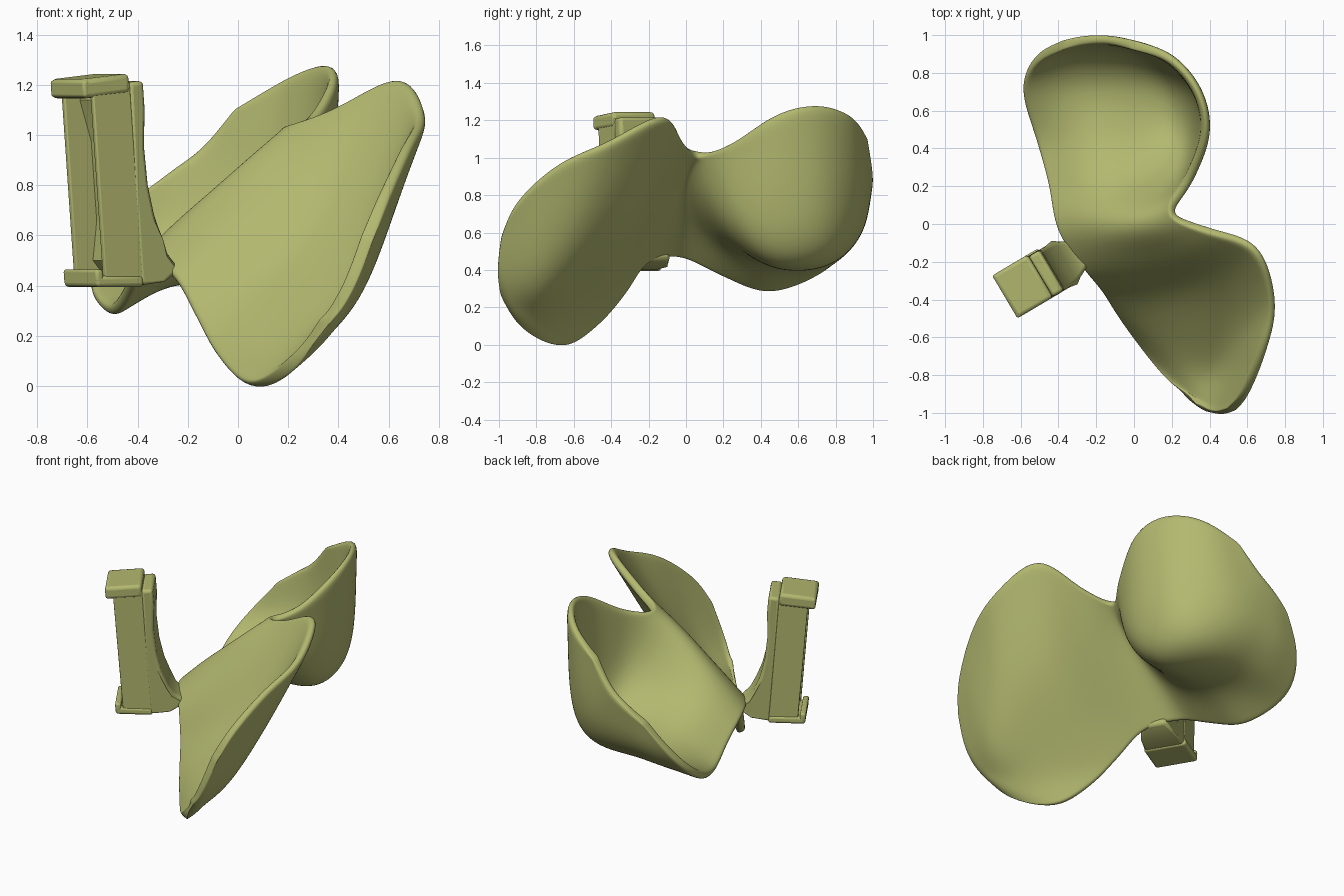
import bpy, bmesh
from mathutils import Vector

if "Cube" in bpy.data.objects:
    bpy.data.objects.remove(bpy.data.objects["Cube"])

mat = bpy.data.materials.new("olive")
mat.diffuse_color = (0.45, 0.48, 0.16, 1)
mat.use_nodes = True
mat.node_tree.nodes["Principled BSDF"].inputs["Base Color"].default_value = mat.diffuse_color


def make(name, verts, faces):
    me = bpy.data.meshes.new(name)
    bm = bmesh.new()
    vs = [bm.verts.new(v) for v in verts]
    for f in faces:
        bm.faces.new([vs[i] for i in f])
    bmesh.ops.recalc_face_normals(bm, faces=bm.faces)
    bm.to_mesh(me)
    bm.free()
    me.materials.append(mat)
    ob = bpy.data.objects.new(name, me)
    bpy.context.collection.objects.link(ob)
    return ob


def smooth(ob, angle=0.6):
    bpy.ops.object.select_all(action='DESELECT')
    ob.select_set(True)
    bpy.context.view_layer.objects.active = ob
    bpy.ops.object.shade_smooth_by_angle(angle=angle)


def spline(pts, n):
    """Catmull-Rom curve through pts, n steps per span."""
    p = [2 * pts[0] - pts[1]] + pts + [2 * pts[-1] - pts[-2]]
    out = []
    for i in range(1, len(p) - 2):
        a, b, c, d = p[i - 1:i + 3]
        for k in range(n):
            t = k / n
            out.append(0.5 * (2 * b + (c - a) * t + (2 * a - 5 * b + 4 * c - d) * t * t
                              + (3 * b - a - 3 * c + d) * t ** 3))
    return out + [pts[-1]]


# Double scoop: cross-sections from the back bowl, over the ridge, to the front lobe
rows = [
    [(-.35, .94, .79), (-.25, .96, .88), (-.15, .96, .97), (-.02, .935, 1.09)],
    [(-.53, .85, .57), (-.27, .90, .60), (.06, .90, .70), (.20, .855, 1.25)],
    [(-.60, .69, .40), (-.24, .73, .45), (.24, .73, .53), (.34, .68, 1.32)],
    [(-.52, .43, .29), (-.20, .48, .45), (.28, .47, .49), (.38, .47, 1.27)],
    [(-.45, .20, .37), (-.20, .24, .53), (.22, .25, .64), (.29, .23, 1.09)],
    [(-.40, -.03, .47), (-.20, .00, .67), (.04, .03, .88), (.205, .06, 1.02)],
    [(-.27, -.22, .44), (-.08, -.19, .60), (.18, -.13, .83), (.39, -.02, 1.10)],
    [(-.18, -.33, .28), (.07, -.36, .40), (.38, -.29, .70), (.65, -.11, 1.25)],
    [(-.09, -.46, .12), (.15, -.55, .25), (.48, -.51, .57), (.74, -.40, 1.11)],
    [(.04, -.63, .00), (.24, -.74, .17), (.48, -.74, .41), (.68, -.66, 1.00)],
    [(.19, -.82, .08), (.33, -.89, .21), (.45, -.92, .40), (.585, -.88, .79)],
    [(.34, -.955, .27), (.40, -.98, .35), (.45, -.985, .45), (.50, -.97, .58)],
]
mid = Vector((0, 0, .645))
across = [spline([mid + (Vector(p) - mid) * 1.02 for p in r], 6) for r in rows]
cols = [spline([r[j] for r in across], 5) for j in range(len(across[0]))]
nu, nv = len(cols), len(cols[0])
scoop = make("double_scoop", [p for c in cols for p in c],
             [(i * nv + j, (i + 1) * nv + j, (i + 1) * nv + j + 1, i * nv + j + 1)
              for i in range(nu - 1) for j in range(nv - 1)])
relax = scoop.modifiers.new("relax", 'SMOOTH')
relax.factor, relax.iterations = 0.5, 5
sol = scoop.modifiers.new("thickness", 'SOLIDIFY')
sol.thickness, sol.offset = 0.05, 0
sub = scoop.modifiers.new("round", 'SUBSURF')
sub.levels = sub.render_levels = 2
for poly in scoop.data.polygons:
    poly.use_smooth = True


def place(o, w, z):
    """Clip frame: o outward, w sideways, leaning outward with height."""
    z -= 0.1 * (o - .57) * max(0, (z - .5) / .7)
    o += 0.08 * (z - 1.2)
    return (-.86 * o + .51 * w, -.51 * o - .86 * w, z)


def bevel(ob, width, seg=3):
    b = ob.modifiers.new("bevel", 'BEVEL')
    b.width, b.segments = width, seg
    smooth(ob)


def box(name, o, w, z, r=0.012):
    v = [place(a, b, c) for a in o for b in w for c in z]
    ob = make(name, v, [(0, 1, 3, 2), (4, 5, 7, 6), (0, 1, 5, 4),
                        (2, 3, 7, 6), (0, 2, 6, 4), (1, 3, 7, 5)])
    bevel(ob, r)


# Clip: back plate, side walls, caps and hooked lips
box("clip_back", (.565, .63), (-.13, .11), (.43, 1.2))
for s, w in (("left", (-.14, -.115)), ("right", (.085, .11))):
    box("clip_wall_" + s, (.565, .74), w, (.42, 1.21), .006)
box("clip_top", (.565, .785), (-.148, .115), (1.165, 1.245), .02)
box("clip_top_lip", (.75, .785), (-.148, .115), (1.17, 1.24))
box("clip_bottom", (.565, .785), (-.148, .115), (.395, .44), .015)
box("clip_bottom_lip", (.75, .785), (-.148, .115), (.41, .465))
# Recessed arch inside the clip
arch = [(.62, .45), (.66, .5), (.63, .66), (.62, .8), (.63, .98), (.67, 1.15), (.62, 1.18)]
n = len(arch)
pad = make("clip_arch", [place(o, w, z) for w in (-.12, .09) for o, z in arch],
           [tuple(range(n)), tuple(range(n, 2 * n))]
           + [(i, (i + 1) % n, (i + 1) % n + n, i + n) for i in range(n)])
smooth(pad)

# Curved bracket narrowing to a neck that meets the scoop
prof = [(.57, 1.21), (.50, 1.21), (.50, 1.1), (.515, .95), (.51, .8), (.49, .68),
        (.46, .59), (.43, .53), (.39, .495), (.37, .49), (.37, .45), (.40, .44),
        (.46, .415), (.58, .40), (.58, .8)]
n = len(prof)
verts = [place(o, s * (.07 + .055 * min(1, max(0, (o - .37) / .10))) - .012, z)
         for s in (-1, 1) for o, z in prof]
bracket = make("bracket", verts, [tuple(range(n)), tuple(range(n, 2 * n))]
               + [(i, (i + 1) % n, (i + 1) % n + n, i + n) for i in range(n)])
bevel(bracket, .018)
